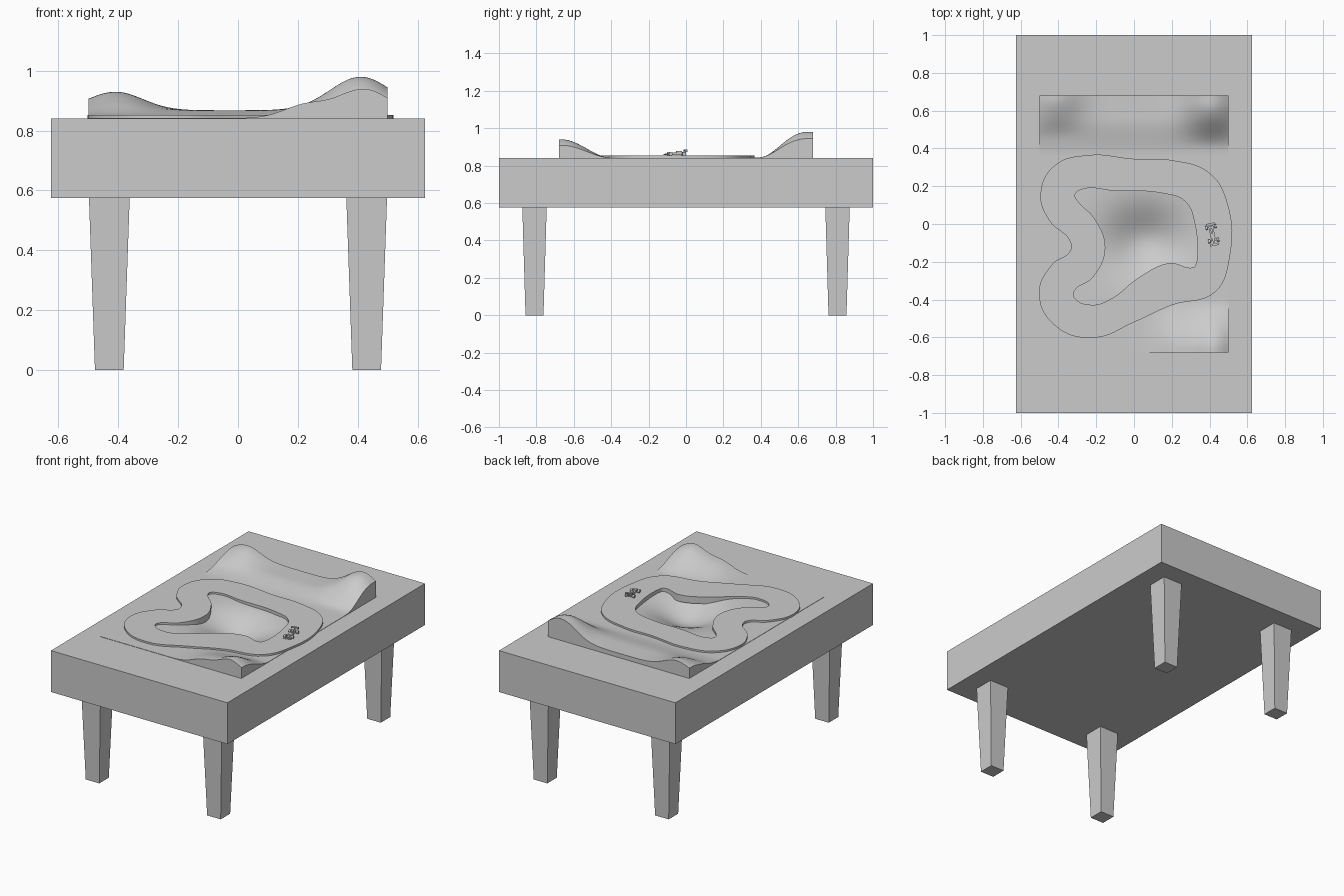
import bpy, bmesh
from math import exp
from mathutils import Matrix, Vector

cube = bpy.data.objects.get("Cube")
if cube:
    bpy.data.objects.remove(cube)

TOP = 0.84
grey = bpy.data.materials.new("plain_grey")
grey.use_nodes = True
colour = (0.6, 0.6, 0.6, 1)
grey.diffuse_color = colour
grey.node_tree.nodes["Principled BSDF"].inputs["Base Color"].default_value = colour


def finish(name, bm, smooth=False):
    mesh = bpy.data.meshes.new(name)
    bmesh.ops.recalc_face_normals(bm, faces=bm.faces)
    bm.to_mesh(mesh)
    bm.free()
    mesh.materials.append(grey)
    obj = bpy.data.objects.new(name, mesh)
    bpy.context.collection.objects.link(obj)
    if smooth:
        bpy.ops.object.select_all(action='DESELECT')
        obj.select_set(True)
        bpy.context.view_layer.objects.active = obj
        bpy.ops.object.shade_smooth_by_angle()
    return obj


def add_box(bm, centre, size):
    mat = Matrix.Translation(centre) @ Matrix.Diagonal((*size, 1))
    return bmesh.ops.create_cube(bm, size=1, matrix=mat)["verts"]


# Table top with a recess that holds the landscape
bm = bmesh.new()
add_box(bm, (0, 0, 0.7075), (1.25, 2, 0.265))
lid = max(bm.faces, key=lambda f: f.calc_center_median().z)
bmesh.ops.inset_region(bm, faces=[lid], thickness=0.1)
for v in lid.verts:
    v.co.x = 0.5 if v.co.x > 0 else -0.5
    v.co.y = 0.68 if v.co.y > 0 else -0.68
pit = bmesh.ops.extrude_face_region(bm, geom=[lid])["geom"]
bmesh.ops.translate(bm, vec=(0, 0, -0.15), verts=[g for g in pit if isinstance(g, bmesh.types.BMVert)])
bmesh.ops.delete(bm, geom=[lid], context='FACES_ONLY')
finish("table_top", bm)

# Tapered legs
for side, sx in (("right", -1), ("left", 1)):
    for end, sy in (("front", -1), ("back", 1)):
        bm = bmesh.new()
        for v in add_box(bm, (0, 0, 0.29), (0.096, 0.096, 0.58)):
            if v.co.z > 0.3:
                v.co.x *= 1.42
                v.co.y *= 1.36
        bmesh.ops.translate(bm, vec=(sx * 0.43, sy * 0.81, 0), verts=bm.verts)
        finish(f"{end}_{side}_leg", bm)


# Landscape: hills along both ends and a hollow in the middle
def bump(x, centre, width):
    return exp(-((x - centre) / width) ** 2)


def ramp(y, start, end):
    t = min(max((y - start) / (end - start), 0), 1)
    return t * t * (3 - 2 * t)


def height(x, y):
    back = 0.026 * ramp(y, 0.36, 0.56) + 0.112 * bump(x, 0.41, 0.145) * ramp(y, 0.4, 0.64)
    back += 0.062 * bump(x, -0.41, 0.13) * ramp(y, 0.45, 0.67)
    front = 0.097 * bump(x, 0.42, 0.13) + 0.04 * bump(x, 0.22, 0.1)
    hollow = 0.1 * bump(x, 0.06, 0.2) * bump(y, -0.09, 0.17)
    return TOP + 0.002 + back + front * ramp(-y, 0.4, 0.66) - hollow


bm = bmesh.new()
bmesh.ops.create_grid(bm, x_segments=60, y_segments=80, size=1)
for v in bm.verts:
    v.co.x *= 0.5
    v.co.y *= 0.68
    v.co.z = height(v.co.x, v.co.y)
rim = [e for e in bm.edges if e.is_boundary]
skirt = bmesh.ops.extrude_edge_only(bm, edges=rim)["geom"]
for g in skirt:
    if isinstance(g, bmesh.types.BMVert):
        g.co.z = TOP - 0.15
finish("landscape", bm, smooth=True)

# Race track: a flat ring between two smooth outlines
outer = [(-0.495, 0.16), (-0.42, 0.31), (-0.24, 0.365), (0, 0.345), (0.2, 0.338),
         (0.4, 0.27), (0.495, 0.11), (0.506, -0.18), (0.43, -0.36), (0.2, -0.43),
         (0, -0.52), (-0.21, -0.602), (-0.41, -0.545), (-0.503, -0.37), (-0.43, -0.21),
         (-0.34, -0.145), (-0.335, -0.1), (-0.45, 0.02)]
inner = [(-0.312, 0.155), (-0.28, 0.182), (-0.1, 0.175), (0.15, 0.163), (0.27, 0.12),
         (0.32, 0.01), (0.327, -0.215), (0.312, -0.23), (0.19, -0.207), (0.03, -0.28),
         (-0.12, -0.395), (-0.22, -0.428), (-0.315, -0.39), (-0.318, -0.36), (-0.22, -0.285),
         (-0.152, -0.13), (-0.21, 0.03), (-0.3, 0.125)]
curve = bpy.data.curves.new("track_outline", 'CURVE')
curve.dimensions = '2D'
curve.fill_mode = 'BOTH'
curve.extrude = 0.022
curve.resolution_u = 8
for outline in (outer, inner):
    spline = curve.splines.new('BEZIER')
    spline.bezier_points.add(len(outline) - 1)
    spline.use_cyclic_u = True
    for point, xy in zip(spline.bezier_points, outline):
        point.co = (*xy, 0)
        point.handle_left_type = point.handle_right_type = 'AUTO'
guide = bpy.data.objects.new("track_outline", curve)
bpy.context.collection.objects.link(guide)
bpy.context.view_layer.update()
mesh = bpy.data.meshes.new_from_object(guide.evaluated_get(bpy.context.evaluated_depsgraph_get()))
bpy.data.objects.remove(guide)
bm = bmesh.new()
bm.from_mesh(mesh)
bmesh.ops.remove_doubles(bm, verts=bm.verts, dist=0.0001)
bmesh.ops.translate(bm, vec=(0, 0, TOP + 0.013 - 0.022), verts=bm.verts)
finish("race_track", bm, smooth=True)

# Little open-wheel racing car, nose towards the front
bm = bmesh.new()
for centre, size in (
        ((0, 0.01, 0.011), (0.024, 0.07, 0.012)),     # body
        ((0, -0.038, 0.009), (0.01, 0.04, 0.007)),    # nose
        ((0, -0.055, 0.006), (0.048, 0.012, 0.004)),  # front wing
        ((0, 0.018, 0.02), (0.01, 0.03, 0.01)),       # engine cover
        ((0, 0.054, 0.031), (0.044, 0.013, 0.004)),   # rear wing
        ((0, 0.052, 0.02), (0.006, 0.008, 0.02))):    # wing post
    add_box(bm, centre, size)
for x in (-1, 1):
    add_box(bm, (x * 0.021, 0.054, 0.027), (0.002, 0.014, 0.012))
    for y in (-0.033, 0.04):
        add_box(bm, (x * 0.014, y, 0.01), (0.02, 0.004, 0.003))
        spin = Matrix.Translation((x * 0.023, y, 0.01)) @ Matrix.Rotation(1.5708, 4, 'Y')
        bmesh.ops.create_cone(bm, cap_ends=True, segments=14, radius1=0.01, radius2=0.01,
                              depth=0.012, matrix=spin)
place = Matrix.Translation((0.415, -0.055, TOP + 0.013)) @ Matrix.Rotation(0.2, 4, 'Z')
bmesh.ops.transform(bm, matrix=place, verts=bm.verts)
finish("racing_car", bm)
